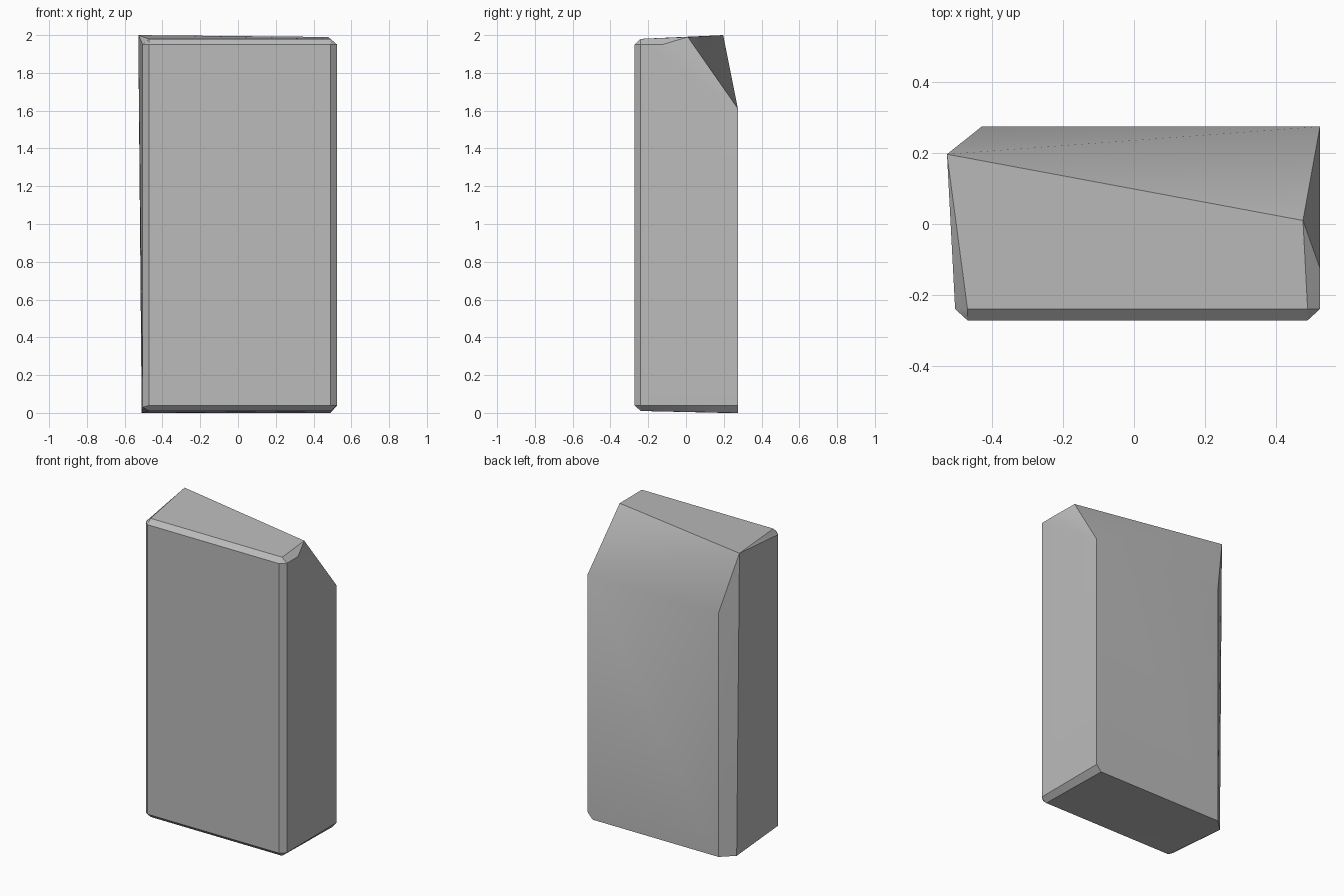
import bpy
import bmesh
import math

default_cube = bpy.data.objects.get("Cube")
if default_cube:
    bpy.data.objects.remove(default_cube, do_unlink=True)

# Main extents and bevelled inner edges
right, right_in = 0.525, 0.49
left, left_in = -0.505, -0.47
front, front_in, back = -0.272, -0.24, 0.275
bottom, bottom_in = 0.01, 0.04
top, top_in = 1.98, 1.95
shoulder = 1.61

# Bevelled front slab corners
corners = [(x, front, z) for x in (left_in, right_in) for z in (bottom_in, top_in)]
corners += [(x, front_in, z) for x in (left_in, right_in) for z in (bottom, top)]
corners += [(right, front_in, z) for z in (bottom_in, top_in)]
corners += [(left, front_in, z) for z in (0.03, top_in)]

# Chipped right edge and sloping back shoulder
corners += [
    (right_in, -0.125, top),
    (right, -0.125, top_in),
    (0.477, 0.01, 1.99),
    (right, back, shoulder),
    (-0.43, back, shoulder),
]

# Raised peak and the cut back left corner
corners += [(-0.528, 0.197, 2), (-0.51, 0.2, 0), (-0.43, back, 0)]

# Right end of the base
corners += [(right, back, bottom_in), (right_in, back, 0)]

# Wrap the corners in one faceted solid
bm = bmesh.new()
for corner in corners:
    bm.verts.new(corner)
bmesh.ops.convex_hull(bm, input=bm.verts[:])
bmesh.ops.dissolve_limit(
    bm, angle_limit=math.radians(1), verts=bm.verts[:], edges=bm.edges[:]
)
bmesh.ops.recalc_face_normals(bm, faces=bm.faces[:])
mesh = bpy.data.meshes.new("stone_block")
bm.to_mesh(mesh)
bm.free()

block = bpy.data.objects.new("stone_block", mesh)
bpy.context.collection.objects.link(block)

# Plain grey stone
stone = bpy.data.materials.new("grey_stone")
stone.use_nodes = True
colour = (0.5, 0.5, 0.5, 1)
stone.diffuse_color = colour
stone.node_tree.nodes["Principled BSDF"].inputs["Base Color"].default_value = colour
mesh.materials.append(stone)

# Soft shoulder facets with crisp bevels
bpy.ops.object.select_all(action="DESELECT")
block.select_set(True)
bpy.context.view_layer.objects.active = block
bpy.ops.object.shade_smooth_by_angle(angle=math.radians(30))
